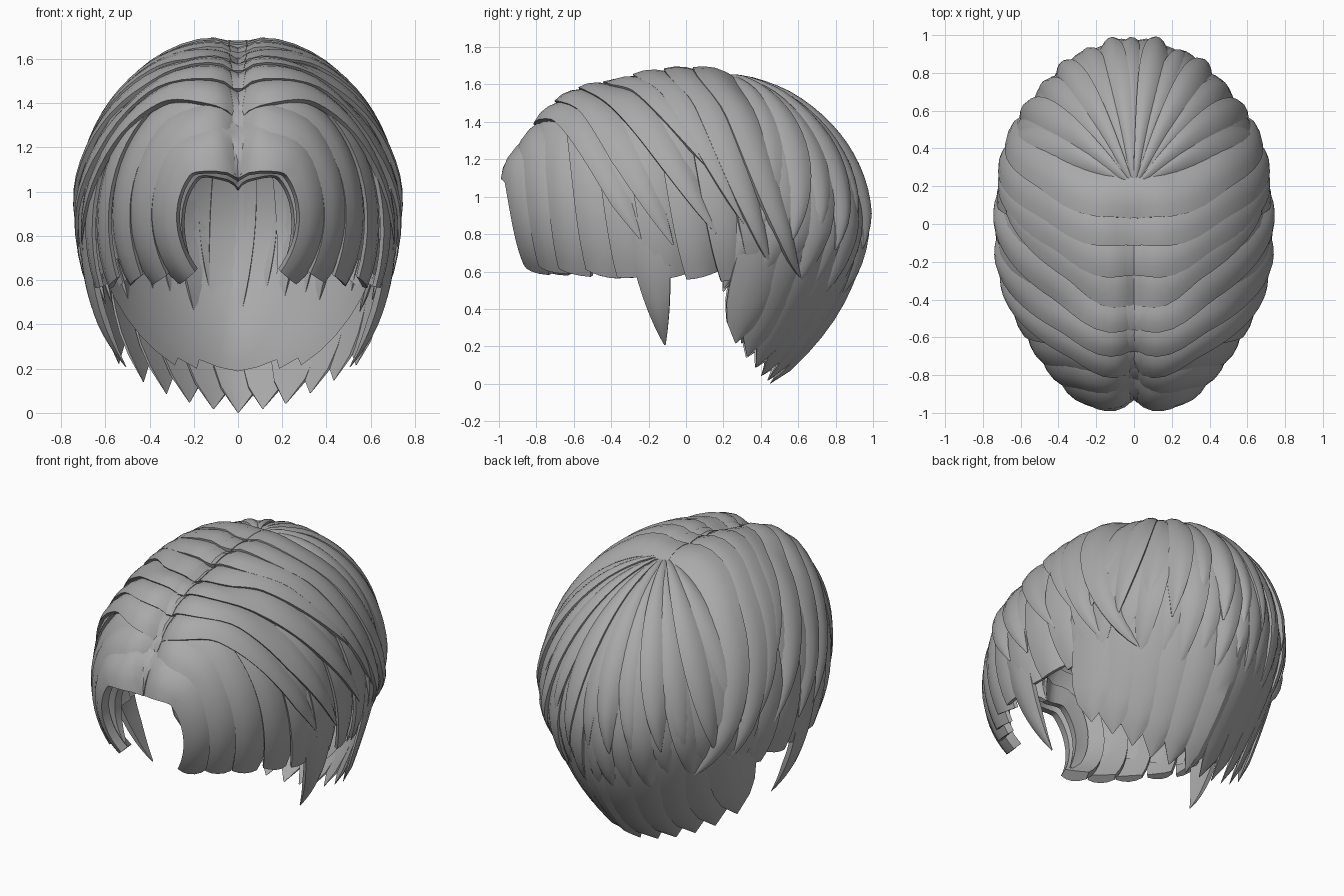
import bpy, bmesh, math, random
from mathutils import Vector

random.seed(4)
cube = bpy.data.objects.get("Cube")
if cube:
    bpy.data.objects.remove(cube)

mat = bpy.data.materials.new("hair_grey")
mat.use_nodes = True
grey = (0.4, 0.4, 0.4, 1)
mat.diffuse_color = grey
mat.node_tree.nodes["Principled BSDF"].inputs["Base Color"].default_value = grey

AXES = Vector((0.75, 1.0, 0.85))
MID_Z = 0.85
CROWN = Vector((0, 0.2, 0.98)).normalized()
STEPS = 20
parts = []


def centre_z(y):
    """Height of the envelope centre, raised over the forehead."""
    t = max(0, (-y - 0.4) / 0.6)
    return MID_Z + 0.08 * math.sin(math.pi * 0.8 * t)


def to_head(q, factor):
    """Map a unit direction to the head envelope, sunk along the parting."""
    valley = min(1, max(0, (0.3 - q.y) * 4)) * math.exp(-abs(q.x) * 11)
    factor -= 0.09 * valley
    # Slimmer towards the lower back corners
    factor -= 0.28 * max(0, -q.z - 0.05) * abs(q.x) * max(0, q.y)
    sink = 0.13 * valley * max(0, -q.y) ** 3
    return Vector((q.x * AXES.x * factor, q.y * factor,
                   q.z * AXES.z * factor + centre_z(q.y) - sink))


def add_lock(bm, path, width, off, tilt=0.0, depth=0.035, bulge=0.025):
    """Loft one lock: path(s) is a unit direction, width(s) a half width, off(s) a height."""
    rings = []
    for i in range(STEPS + 1):
        s = i / STEPS
        p = path(s)
        along = path(min(1, s + 0.01)) - path(max(0, s - 0.01))
        side = along.cross(p).normalized()
        w = width(s)
        thin = min(1, w / 0.06)
        section = [(k, bulge * (1 - k * k) + tilt * k) for k in (-1, -0.5, 0, 0.5, 1)]
        section += [(k, tilt * k - depth) for k in (1, 0.4, -0.4, -1)]
        ring = []
        for k, h in section:
            q = (p + side * w * k).normalized()
            ring.append(bm.verts.new(to_head(q, 1 + off(s) + h * thin)))
        rings.append(ring)
    n = len(rings[0])
    for a, b in zip(rings, rings[1:]):
        for j in range(n):
            bm.faces.new((a[j], a[(j + 1) % n], b[(j + 1) % n], b[j]))
    bm.faces.new(rings[0][::-1])
    bm.faces.new(rings[-1])


def side_path(sign, b0, shift, z_end, a0=-0.06):
    """From the parting, over the side and down, drifting backwards."""
    b1 = b0 + shift
    drop = (z_end - centre_z(-math.cos(b1))) / AXES.z / math.sin(b1)
    a1 = math.acos(max(-0.95, min(0.95, drop)))

    def path(s):
        a = a0 + (a1 - a0) * s
        b = b0 + shift * s ** 1.25 - 0.05 * math.sin(math.pi * min(1, s * 2.5)) ** 2
        r = math.sin(b)
        return Vector((sign * r * math.sin(a), -math.cos(b), r * math.cos(a)))
    return path


def fan_path(target):
    """Great arc from the crown to a target direction."""
    return lambda s: CROWN.slerp(target, 0.01 + 0.99 * s)


def taper(w, power, tip=0.004):
    return lambda s: (w - tip) * (1 - s ** power) + tip


def fan_width(w, power, target):
    total = CROWN.angle(target)
    return lambda s: w * math.sin(min(1.6, total * s + 0.02)) * (1 - s ** power) + 0.004


def finish(name, bm):
    bmesh.ops.recalc_face_normals(bm, faces=bm.faces)
    mesh = bpy.data.meshes.new(name)
    bm.to_mesh(mesh)
    bm.free()
    mesh.materials.append(mat)
    ob = bpy.data.objects.new(name, mesh)
    bpy.context.collection.objects.link(ob)
    parts.append(ob)


# Inner scalp shell, poles facing front and back, open at face and neck
bm = bmesh.new()
bmesh.ops.create_uvsphere(bm, u_segments=40, v_segments=28, radius=1)
for v in bm.verts:
    v.co = Vector((v.co.x, v.co.z, -v.co.y))
drop = []
for f in bm.faces:
    c = f.calc_center_median()
    cap = c.z > -0.22 and c.y > -0.86
    nape = c.y > 0.36 and c.z > -0.82
    if not (cap or nape):
        drop.append(f)
bmesh.ops.delete(bm, geom=drop, context='FACES')
for v in bm.verts:
    v.co = to_head(v.co.normalized(), 0.92)
finish("scalp", bm)

# Long side locks hanging from the parting to a blunt hem
bm = bmesh.new()
COUNT = 9
for sign in (-1, 1):
    for i in range(COUNT):
        t = i / (COUNT - 1)
        front = max(0, 1 - i / 2)
        path = side_path(sign, 0.44 + 1.34 * t, 0.05 + 0.23 * t + 0.05 * front,
                         0.595 - 0.06 * t + random.uniform(-0.01, 0.01))
        add_lock(bm, path, taper(0.125, 8, 0.095),
                 lambda s, f=front: -0.04 + 0.08 * f * (1 - s) - 0.02 * s ** 3,
                 tilt=0.028 * sign, depth=0.025 + 0.03 * front)
finish("side_locks", bm)

# Recessed locks framing the face opening
bm = bmesh.new()
for sign in (-1, 1):
    add_lock(bm, side_path(sign, 0.38, 0.1, 0.64), taper(0.07, 5, 0.02),
             lambda s: -0.04 - 0.04 * s, tilt=-0.02 * sign, depth=0.05)
finish("face_framing_locks", bm)

# Shorter swept locks with pointed tips over the sides
bm = bmesh.new()
for sign in (-1, 1):
    for b0, shift, z_end in ((0.72, 0.6, 0.77), (0.9, 0.6, 0.74), (1.06, 0.68, 0.8),
                             (1.22, 0.55, 1.08), (1.4, 0.5, 0.85), (1.57, 0.5, 0.62),
                             (1.72, 0.56, 0.55)):
        add_lock(bm, side_path(sign, b0, shift, z_end), taper(0.12, 3.5),
                 lambda s: -0.002 - 0.02 * s, tilt=0.025 * sign)
finish("swept_locks", bm)

# Pointed sideburn in front of each ear
bm = bmesh.new()
for sign in (-1, 1):
    add_lock(bm, side_path(sign, 1.32, 0.14, 0.22, a0=1.3), taper(0.13, 2.2),
             lambda s: -0.06 + 0.08 * s * s)
finish("sideburns", bm)

# Nape layer reaching down to the neck
bm = bmesh.new()
COUNT = 11
for i in range(COUNT):
    t = 2 * i / (COUNT - 1) - 1
    j = random.uniform(-0.02, 0.02)
    target = Vector((0.67 * t, 0.4 - 0.15 * t * t, -0.9 + 0.2 * t * t + j)).normalized()
    add_lock(bm, fan_path(target), fan_width(0.19, 14, target),
             lambda s: -0.075 + 0.17 * s ** 6, depth=0.015, tilt=0.012)
finish("nape_locks", bm)


def back_layer(name, count, spread, height, width, power, lift):
    """One tier of locks radiating from the crown around the back."""
    bm = bmesh.new()
    for i in range(count):
        t = 2 * i / (count - 1) - 1
        phi = math.radians(spread) * t
        z = (height(t) + random.uniform(-0.07, 0.07) - MID_Z) / AXES.z
        r = math.sqrt(1 - z * z)
        target = Vector((r * math.sin(phi), r * math.cos(phi), z))
        rise = lift + 0.014 * (i % 2)
        add_lock(bm, fan_path(target), fan_width(width, power, target),
                 lambda s, l=rise: l, tilt=0.016 * (1 if t < 0 else -1))
    finish(name, bm)


# Two stepped tiers over the back of the head
back_layer("middle_back_locks", 17, 76, lambda t: 0.36 + 0.15 * t * t, 0.15, 4, -0.055)
back_layer("upper_back_locks", 13, 66, lambda t: 0.74 + 0.06 * t * t, 0.15, 3, -0.033)

bpy.ops.object.select_all(action='DESELECT')
for ob in parts:
    ob.select_set(True)
bpy.context.view_layer.objects.active = parts[0]
bpy.ops.object.shade_smooth_by_angle(angle=math.radians(32))
